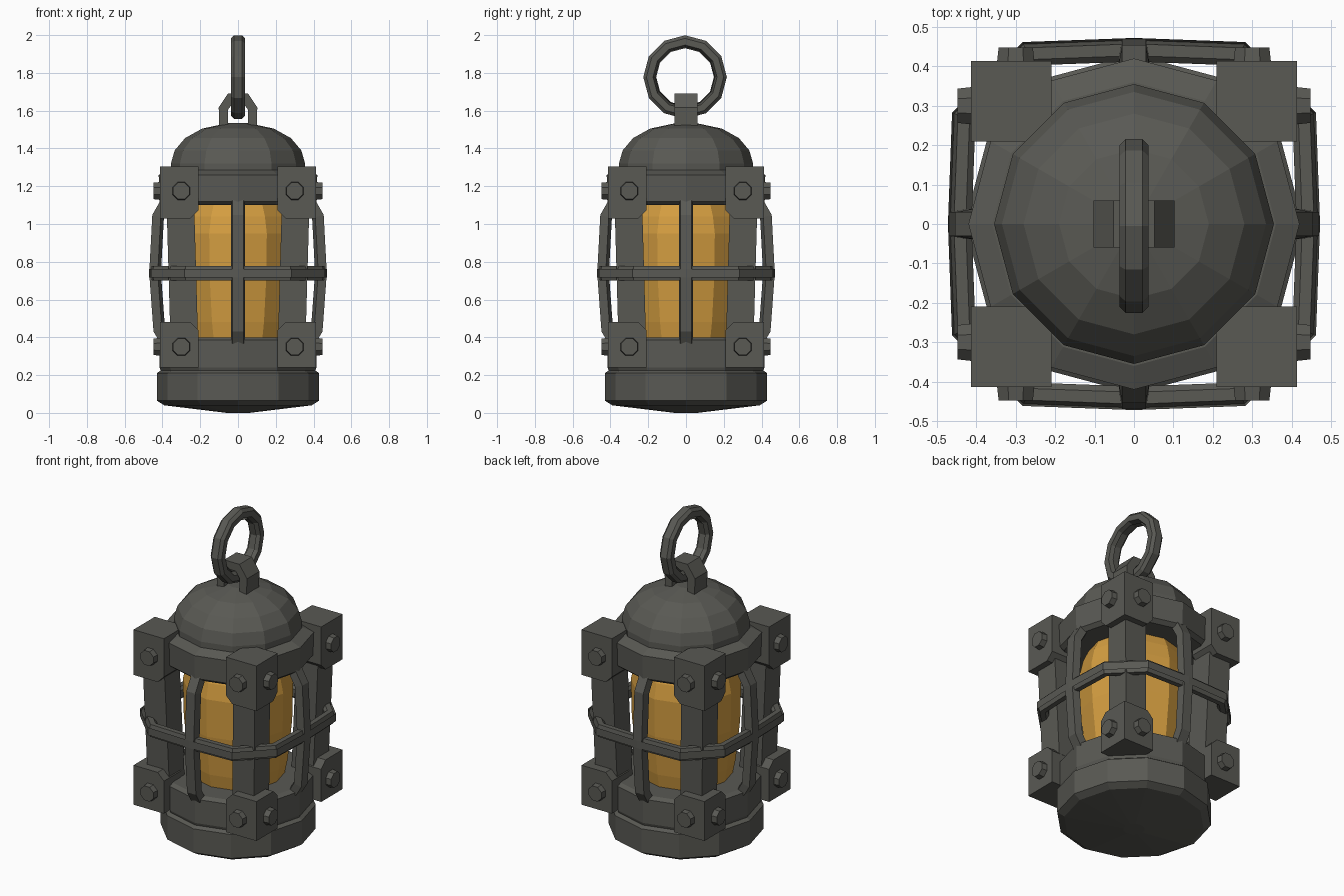
import bpy
import bmesh
from math import sin, cos, pi, tau
from mathutils import Vector, Matrix

if "Cube" in bpy.data.objects:
    bpy.data.objects.remove(bpy.data.objects["Cube"], do_unlink=True)


def make_material(name, color):
    mat = bpy.data.materials.new(name)
    mat.use_nodes = True
    mat.diffuse_color = (*color, 1)
    mat.node_tree.nodes["Principled BSDF"].inputs["Base Color"].default_value = (*color, 1)
    return mat


IRON = make_material("dark_iron", (0.1, 0.1, 0.088))
AMBER = make_material("amber_glass", (0.66, 0.34, 0.052))


def finish(name, bm, mat=IRON):
    bmesh.ops.recalc_face_normals(bm, faces=bm.faces)
    mesh = bpy.data.meshes.new(name)
    bm.to_mesh(mesh)
    bm.free()
    mesh.materials.append(mat)
    obj = bpy.data.objects.new(name, mesh)
    bpy.context.collection.objects.link(obj)
    return obj


def bridge(bm, rows, closed):
    """Join neighbouring loops of vertices with quads, cap the ends if open."""
    count = len(rows[0])
    for i in range(len(rows) if closed else len(rows) - 1):
        a, b = rows[i], rows[(i + 1) % len(rows)]
        for j in range(count):
            k = (j + 1) % count
            bm.faces.new((a[j], a[k], b[k], b[j]))
    if not closed:
        bm.faces.new(rows[0])
        bm.faces.new(rows[-1])


def lathe(name, profile, mat=IRON, sides=12):
    """Turn (radius, height) points around z."""
    bm = bmesh.new()
    rows = [[bm.verts.new((r * sin(tau * j / sides), r * cos(tau * j / sides), z))
             for j in range(sides)] for r, z in profile]
    bridge(bm, rows, False)
    return finish(name, bm, mat)


def sweep(name, path, axis, section, closed):
    """Carry a section of (outward, along axis) points along a planar path."""
    bm = bmesh.new()
    pts, axis, rows = [Vector(p) for p in path], Vector(axis), []
    n = len(pts)
    for i, p in enumerate(pts):
        before = pts[i - 1] if closed or i > 0 else p - (pts[1] - p)
        after = pts[(i + 1) % n] if closed or i < n - 1 else p + (p - pts[i - 1])
        t1, t2 = (p - before).normalized(), (after - p).normalized()
        out = (t1 + t2).normalized().cross(axis)
        miter = 1 / max(0.6, out.dot(t1.cross(axis)))
        rows.append([bm.verts.new(p + out * a * miter + axis * b) for a, b in section])
    bridge(bm, rows, closed)
    return finish(name, bm)


def chamfered(a, b, c):
    """Rectangular section with cut corners."""
    return [(a, c - b), (a, b - c), (a - c, -b), (c - a, -b),
            (-a, c - b), (-a, b - c), (c - a, b), (a - c, b)]


# Turned body: base, collars, dome and lamp glass
lathe("base", [(0.06, 0.0), (0.39, 0.04), (0.43, 0.065), (0.43, 0.21), (0.40, 0.23)])
lathe("lower_collar", [(0.40, 0.2), (0.415, 0.24), (0.415, 0.385), (0.39, 0.4)])
lathe("upper_collar", [(0.39, 1.1), (0.415, 1.12), (0.42, 1.26), (0.36, 1.285)])
lathe("dome", [(0.355, 1.26), (0.355, 1.32), (0.335, 1.39), (0.28, 1.455),
               (0.19, 1.505), (0.05, 1.535)])
lathe("lamp_glass", [(0.255, 0.38), (0.275, 0.48), (0.30, 0.72), (0.305, 0.95),
                     (0.285, 1.04), (0.25, 1.12)], AMBER)


# Corner blocks, cut on the edges that meet at the inner corner
def corner_block(name, sx, sy, z0, z1, inner_z):
    bm = bmesh.new()
    size = 0.205
    mid = Vector((sx * 0.3115, sy * 0.3115, (z0 + z1) / 2))
    bmesh.ops.create_cube(bm, size=1, matrix=Matrix.Translation(mid)
                          @ Matrix.Diagonal((size, size, z1 - z0, 1)))
    inner = min(bm.verts, key=lambda v: (v.co - Vector((0, 0, inner_z))).length)
    bmesh.ops.bevel(bm, geom=list(inner.link_edges), offset=0.042, segments=1,
                    affect='EDGES')
    finish(name, bm)


def bolt(name, center, direction):
    bm = bmesh.new()
    turn = Vector(direction).to_track_quat('Z', 'Y').to_matrix().to_4x4()
    bmesh.ops.create_cone(bm, cap_ends=True, segments=8, radius1=0.054, radius2=0.047,
                          depth=0.06, matrix=Matrix.Translation(center) @ turn
                          @ Matrix.Rotation(pi / 8, 4, 'Z'))
    finish(name, bm)


for sx, side in ((1, "left"), (-1, "right")):
    for sy, end in ((-1, "front"), (1, "back")):
        tag = f"{end}_{side}"
        corner_block(f"upper_block_{tag}", sx, sy, 1.03, 1.305, 0.7)
        corner_block(f"lower_block_{tag}", sx, sy, 0.24, 0.48, 0.7)
        for level, z in (("upper", 1.175), ("lower", 0.35)):
            bolt(f"{level}_bolt_{tag}_a", (sx * 0.3, sy * 0.418, z), (0, sy, 0))
            bolt(f"{level}_bolt_{tag}_b", (sx * 0.418, sy * 0.3, z), (sx, 0, 0))
        # Square post, slightly leaning in towards the base
        post = [(sx * 0.285, sy * 0.285, 0.4), (sx * 0.305, sy * 0.305, 1.1)]
        bm = bmesh.new()
        rows = [[bm.verts.new((x + 0.073 * i, y + 0.073 * j, z))
                 for i, j in ((1, 1), (-1, 1), (-1, -1), (1, -1))] for x, y, z in post]
        bridge(bm, rows, False)
        finish(f"post_{tag}", bm)

# Cage: four bowed upright bars and one belt around them
bow = [(0.37, 1.135), (0.424, 1.04), (0.44, 0.74), (0.418, 0.44), (0.37, 0.36)]
ridged = [(0.032, 0), (0.015, 0.038), (-0.03, 0.03), (-0.03, -0.03), (0.015, -0.038)]
for name, dx, dy in (("front", 0, -1), ("back", 0, 1), ("left", 1, 0), ("right", -1, 0)):
    sweep(f"cage_bar_{name}", [(dx * r, dy * r, z) for r, z in bow],
          (dy, -dx, 0), ridged, False)

belt = []
for k in range(4):
    turn = Matrix.Rotation(k * pi / 2, 3, 'Z')
    belt += [turn @ Vector(p) for p in ((0.432, -0.27, 0.74), (0.442, 0, 0.74),
                                        (0.432, 0.27, 0.74))]
sweep("cage_belt", belt, (0, 0, 1), chamfered(0.03, 0.038, 0.015), True)

# Staple on the dome and the carrying ring through it
arch = [(-0.075, 0, 1.5), (-0.078, 0, 1.61)]
arch += [(-0.078 * cos(a), 0, 1.61 + 0.067 * sin(a)) for a in (pi / 3, 2 * pi / 3)]
arch += [(0.078, 0, 1.61), (0.075, 0, 1.5)]
sweep("staple", arch, (0, 1, 0),
      [(0.024, 0.06), (0.024, -0.06), (-0.024, -0.06), (-0.024, 0.06)], False)

hoop = [(0, -0.005 + 0.187 * sin(tau * k / 12), 1.778 + 0.187 * cos(tau * k / 12))
        for k in range(12)]
sweep("carry_ring", hoop, (1, 0, 0), chamfered(0.033, 0.037, 0.016), True)
